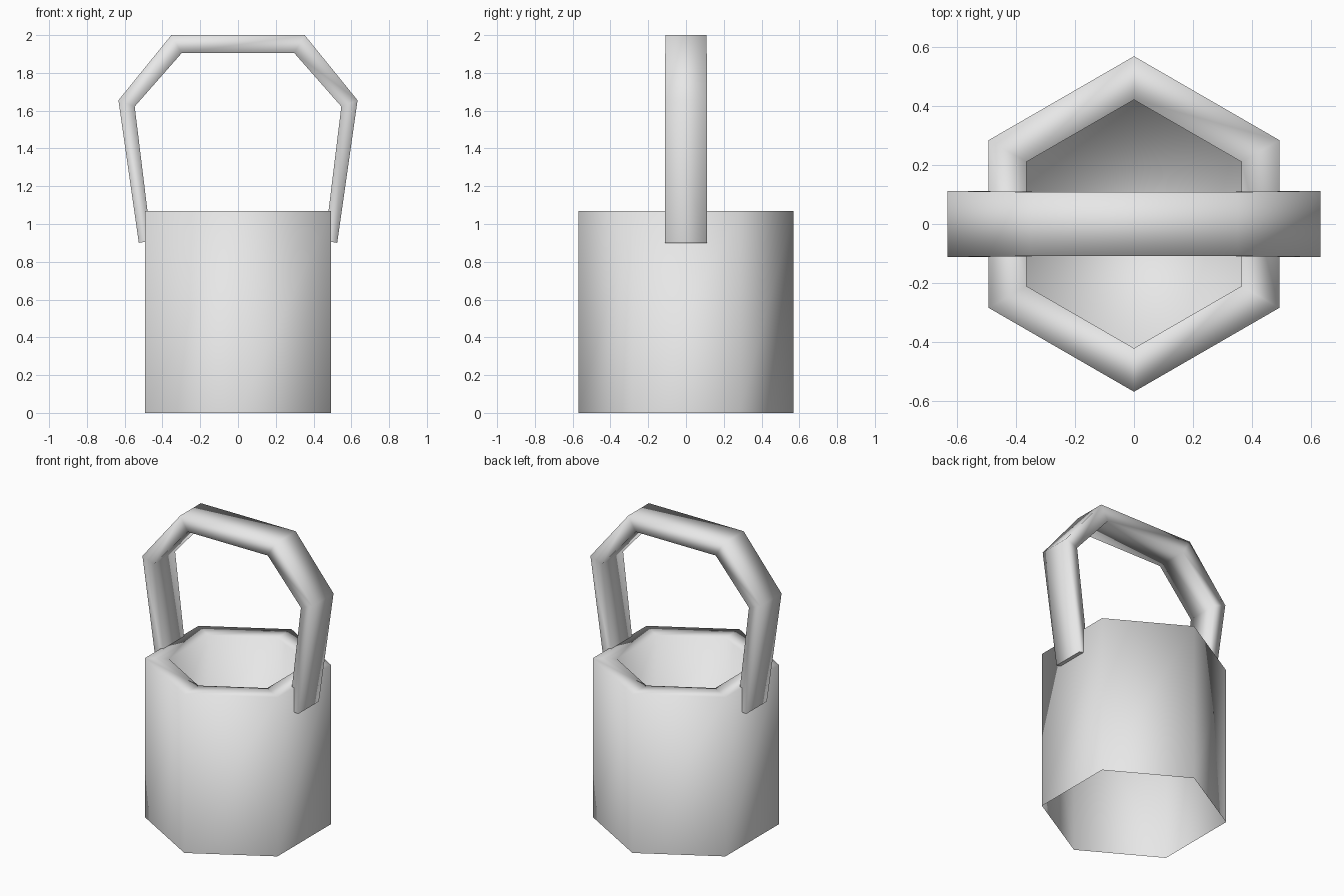
import bpy, bmesh, math

cube = bpy.data.objects.get("Cube")
if cube:
    bpy.data.objects.remove(cube, do_unlink=True)

# Single plain grey
grey = bpy.data.materials.new("plain_grey")
grey.use_nodes = True
GREY = (0.8, 0.8, 0.8, 1)
grey.diffuse_color = GREY
grey.node_tree.nodes["Principled BSDF"].inputs["Base Color"].default_value = GREY


def skin(bm, rings):
    """Join consecutive rings of vertices with quads."""
    loops = [[bm.verts.new(p) for p in ring] for ring in rings]
    for a, b in zip(loops, loops[1:]):
        n = len(a)
        for i in range(n):
            j = (i + 1) % n
            bm.faces.new((a[i], a[j], b[j], b[i]))
    return loops


def finish(bm, name):
    for f in bm.faces:
        f.smooth = True
    mesh = bpy.data.meshes.new(name)
    bm.to_mesh(mesh)
    bm.free()
    mesh.materials.append(grey)
    obj = bpy.data.objects.new(name, mesh)
    bpy.context.collection.objects.link(obj)
    return obj


def hexagon(radius, z):
    angles = [math.radians(30 + 60 * i) for i in range(6)]
    return [(radius * math.cos(a), radius * math.sin(a), z) for a in angles]


# Bucket: outer wall open underneath, flat rim, inner wall and raised floor
bm = bmesh.new()
wall = [(0.57, 0), (0.57, 1.07), (0.422, 1.07), (0.422, 0.55)]
loops = skin(bm, [hexagon(r, z) for r, z in wall])
bm.faces.new(loops[-1])
finish(bm, "bucket")

# Handle: rectangular bar bent over the bucket, mirrored left to right
# Each station: outer x, outer z, inner x, inner z, half width
half = [
    (0.525, 0.90, 0.46, 0.912, 0.11),
    (0.633, 1.655, 0.547, 1.622, 0.112),
    (0.353, 2.0, 0.298, 1.905, 0.109),
]
stations = [(1, s) for s in half] + [(-1, s) for s in reversed(half)]
rings = [
    [(m * ox, w, oz), (m * ox, -w, oz), (m * ix, -w, iz), (m * ix, w, iz)]
    for m, (ox, oz, ix, iz, w) in stations
]
bm = bmesh.new()
loops = skin(bm, rings)
for loop in (loops[0], loops[-1]):
    end = bm.faces.new(loop)
    for e in end.edges:
        e.smooth = False
bmesh.ops.recalc_face_normals(bm, faces=bm.faces)
finish(bm, "handle")
